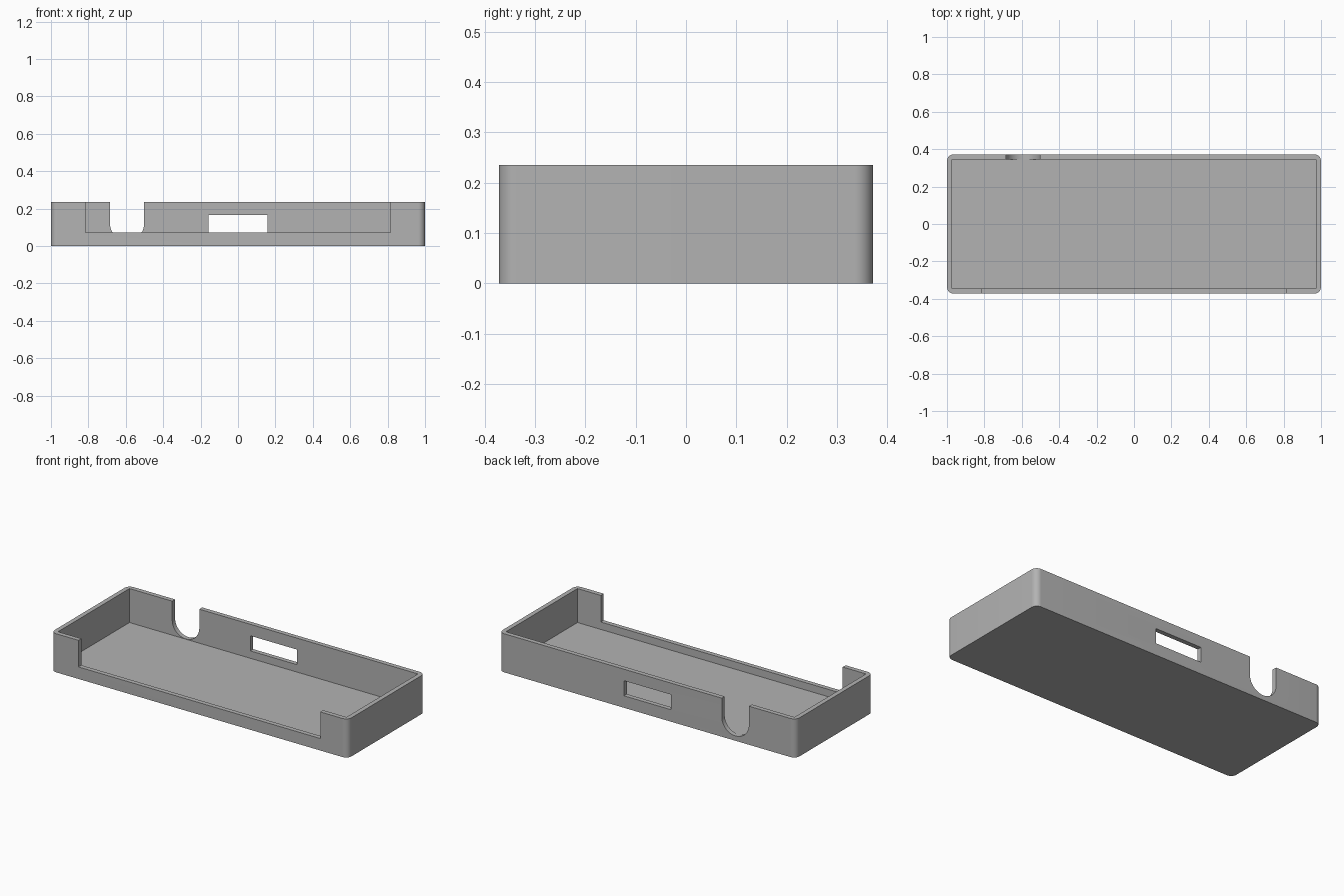
import bpy, bmesh, math

if "Cube" in bpy.data.objects:
    bpy.data.objects.remove(bpy.data.objects["Cube"])

LENGTH, DEPTH, HEIGHT = 2.0, 0.744, 0.235
WALL, FLOOR, CORNER = 0.028, 0.028, 0.036


def make_box(name, x0, x1, y0, y1, z0, z1, corner=0):
    """Box from its limits, with optional rounded vertical edges."""
    bm = bmesh.new()
    bmesh.ops.create_cube(bm, size=1)
    for v in bm.verts:
        v.co = (x1 if v.co.x > 0 else x0, y1 if v.co.y > 0 else y0, z1 if v.co.z > 0 else z0)
    if corner:
        upright = [e for e in bm.edges if abs(e.verts[0].co.z - e.verts[1].co.z) > 0.01]
        bmesh.ops.bevel(bm, geom=upright, offset=corner, segments=10, profile=0.5, affect='EDGES')
    return to_object(name, bm)


def make_prism(name, outline, y0, y1):
    """Extrude an (x, z) outline along y."""
    bm = bmesh.new()
    face = bm.faces.new([bm.verts.new((x, y0, z)) for x, z in outline])
    new = bmesh.ops.extrude_face_region(bm, geom=[face])["geom"]
    bmesh.ops.translate(bm, vec=(0, y1 - y0, 0), verts=[g for g in new if isinstance(g, bmesh.types.BMVert)])
    bmesh.ops.recalc_face_normals(bm, faces=bm.faces)
    return to_object(name, bm)


def to_object(name, bm):
    mesh = bpy.data.meshes.new(name)
    bm.to_mesh(mesh)
    bm.free()
    obj = bpy.data.objects.new(name, mesh)
    bpy.context.collection.objects.link(obj)
    return obj


# Tray body with rounded outer corners
hx, hy = LENGTH / 2, DEPTH / 2
tray = make_box("tray", -hx, hx, -hy, hy, 0, HEIGHT, CORNER)
grey = bpy.data.materials.new("grey")
grey.diffuse_color = (0.45, 0.45, 0.45, 1)
grey.use_nodes = True
grey.node_tree.nodes["Principled BSDF"].inputs["Base Color"].default_value = grey.diffuse_color
tray.data.materials.append(grey)

# Round-bottomed cable notch outline
nx, nz, nr = -0.593, 0.121, 0.0915
notch = [(nx + nr, 0.4), (nx - nr, 0.4)]
notch += [(nx - nr * math.cos(a), nz - nr * math.sin(a))
          for a in (math.pi * i / 24 for i in range(25))]

# Square-cornered cavity, wide front opening, rear slot and rear notch
back0, back1 = hy - 0.1, hy + 0.1
cutters = [
    make_box("cavity_cutter", -hx + WALL, hx - WALL, -hy + WALL, hy - WALL, FLOOR, 0.4),
    make_box("front_opening_cutter", -0.815, 0.815, -hy - 0.1, -hy + 0.1, 0.073, 0.4),
    make_box("rear_slot_cutter", -0.158, 0.158, back0, back1, 0.073, 0.165),
    make_prism("rear_notch_cutter", notch, back0, back1),
]
for cutter in cutters:
    cutter.hide_render = True
    mod = tray.modifiers.new(cutter.name, 'BOOLEAN')
    mod.operation, mod.solver, mod.object = 'DIFFERENCE', 'EXACT', cutter

# Apply the cuts, remove the cutters and smooth the rounded faces
bpy.context.view_layer.objects.active = tray
tray.select_set(True)
for mod in list(tray.modifiers):
    bpy.ops.object.modifier_apply(modifier=mod.name)
for cutter in cutters:
    bpy.data.objects.remove(cutter)
bpy.ops.object.shade_smooth_by_angle(angle=math.radians(30))
